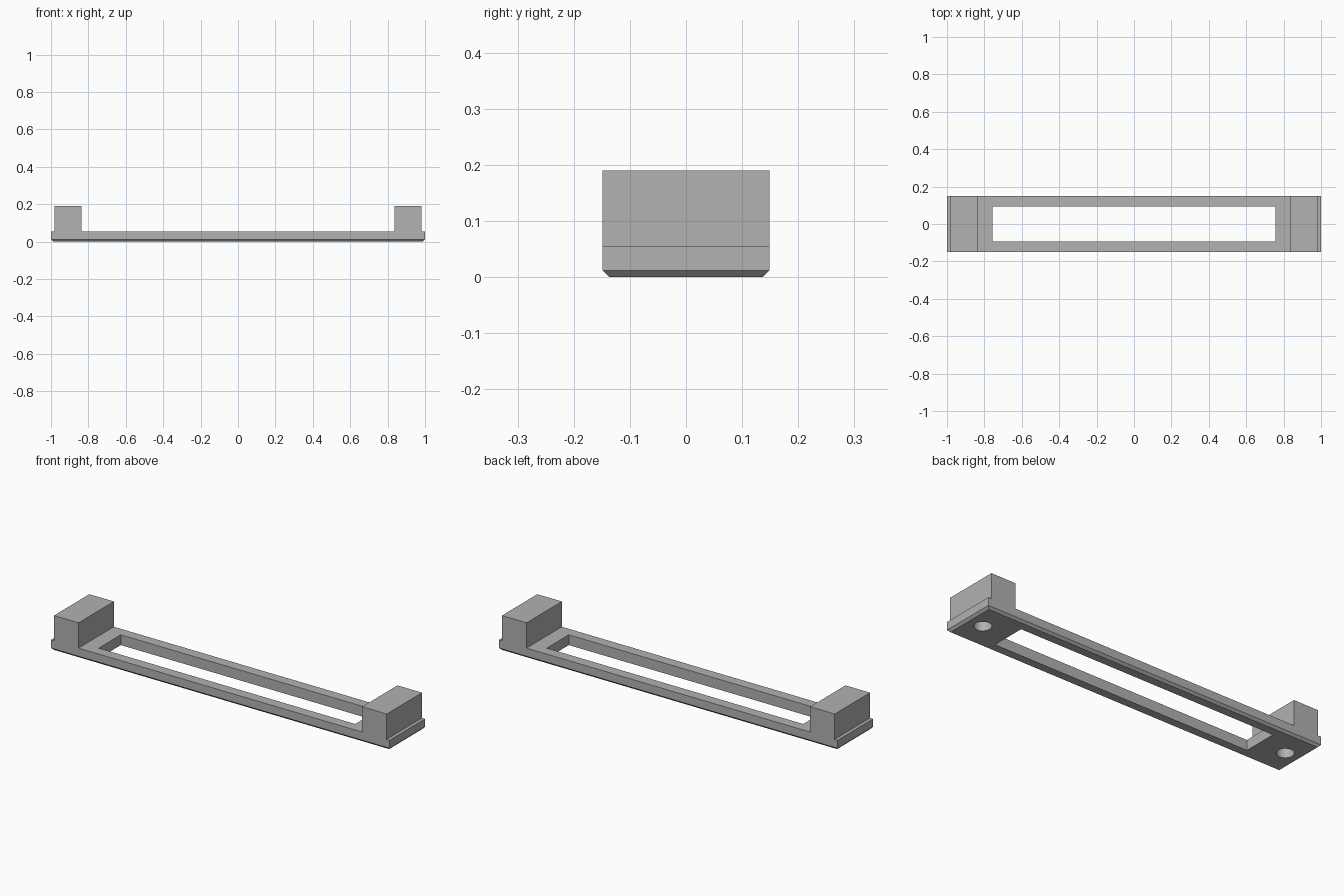
import bpy
import bmesh
from mathutils import Matrix

HALF_WIDTH = 0.149
BLOCK_OUT, BLOCK_IN = 0.982, 0.837
BASE_TOP, BLOCK_TOP = 0.055, 0.19

if "Cube" in bpy.data.objects:
    bpy.data.objects.remove(bpy.data.objects["Cube"])

grey = bpy.data.materials.new("plain grey")
grey.use_nodes = True
colour = (0.445, 0.445, 0.445, 1)
grey.diffuse_color = colour
grey.node_tree.nodes["Principled BSDF"].inputs["Base Color"].default_value = colour


def make_object(name, bm):
    bmesh.ops.recalc_face_normals(bm, faces=bm.faces)
    mesh = bpy.data.meshes.new(name)
    bm.to_mesh(mesh)
    bm.free()
    mesh.materials.append(grey)
    obj = bpy.data.objects.new(name, mesh)
    bpy.context.collection.objects.link(obj)
    return obj


def cut(target, cutter):
    mod = target.modifiers.new(cutter.name, 'BOOLEAN')
    mod.operation = 'DIFFERENCE'
    mod.solver = 'EXACT'
    mod.object = cutter
    cutter.hide_render = True
    bpy.context.view_layer.objects.active = target
    bpy.ops.object.modifier_apply(modifier=mod.name)
    bpy.data.objects.remove(cutter)


# Bracket: front profile with two raised end blocks, extruded front to back
right_half = [(1, 0), (1, BASE_TOP), (BLOCK_OUT, BASE_TOP), (BLOCK_OUT, BLOCK_TOP),
              (BLOCK_IN, BLOCK_TOP), (BLOCK_IN, BASE_TOP)]
profile = right_half + [(-x, z) for x, z in reversed(right_half)]
bm = bmesh.new()
face = bm.faces.new([bm.verts.new((x, -HALF_WIDTH, z)) for x, z in profile])
extruded = bmesh.ops.extrude_face_region(bm, geom=[face])["geom"]
bmesh.ops.translate(bm, vec=(0, 2 * HALF_WIDTH, 0),
                    verts=[v for v in extruded if isinstance(v, bmesh.types.BMVert)])
bmesh.ops.recalc_face_normals(bm, faces=bm.faces)

# Chamfer around the underside
bottom = [e for e in bm.edges if all(v.co.z < 0.001 for v in e.verts)]
bmesh.ops.bevel(bm, geom=bottom, offset=0.012, segments=1, affect='EDGES')
bracket = make_object("bracket", bm)

# Long window through the base
bm = bmesh.new()
bmesh.ops.create_cube(bm, size=1, matrix=Matrix.Diagonal((1.514, 0.186, 0.4, 1)))
cut(bracket, make_object("window_cutter", bm))

# Blind round hole under each end block
hole_x = (BLOCK_OUT + BLOCK_IN) / 2
for side, name in ((1, "left_hole_cutter"), (-1, "right_hole_cutter")):
    bm = bmesh.new()
    bmesh.ops.create_cone(bm, cap_ends=True, segments=40, radius1=0.042, radius2=0.042,
                          depth=0.24, matrix=Matrix.Translation((side * hole_x, 0, 0)))
    cut(bracket, make_object(name, bm))

# Round hole walls shade smooth, all other edges stay sharp
bpy.ops.object.select_all(action='DESELECT')
bracket.select_set(True)
bpy.context.view_layer.objects.active = bracket
bpy.ops.object.shade_smooth_by_angle(angle=0.5)
